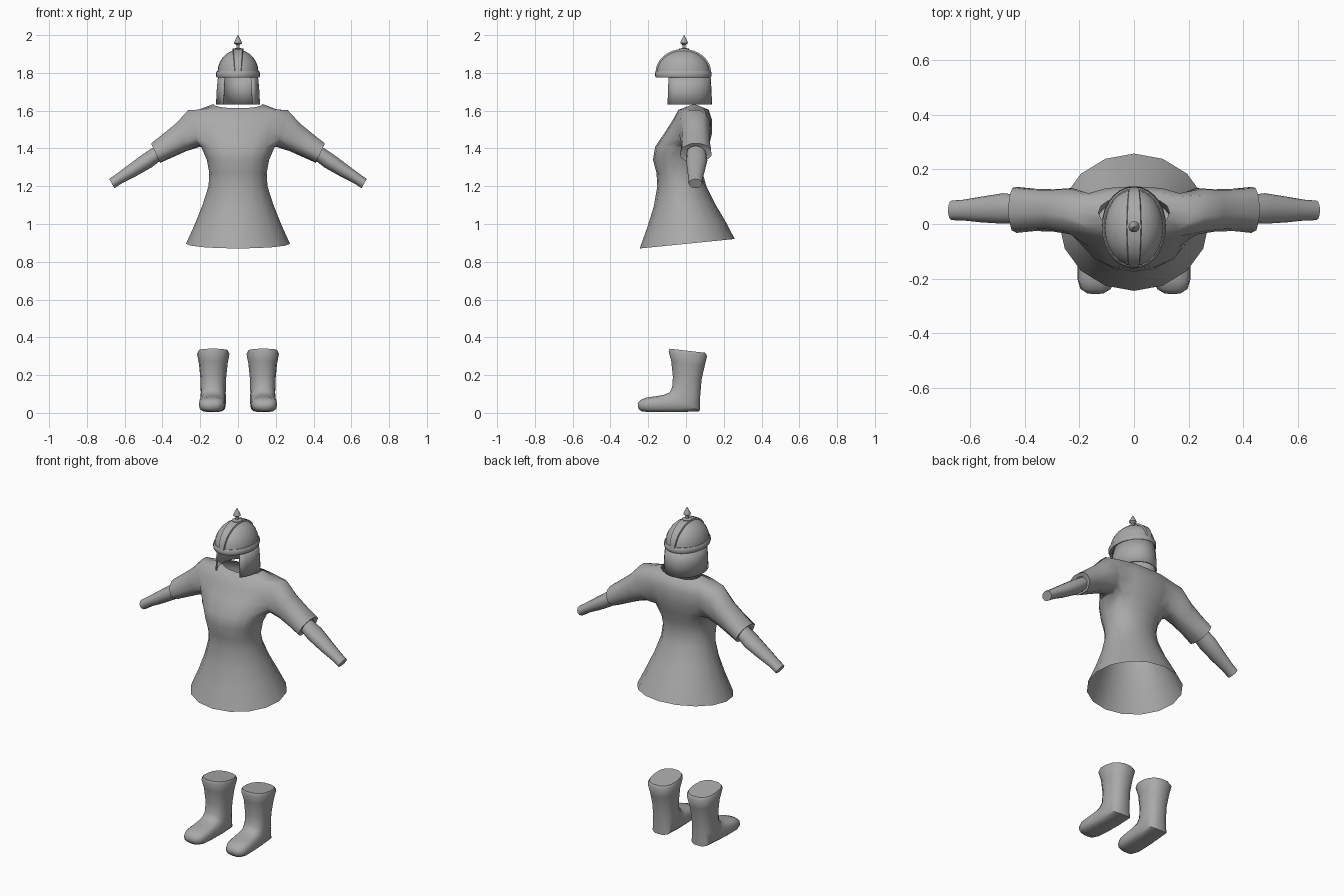
import bpy, bmesh, math
from mathutils import Vector

if "Cube" in bpy.data.objects:
    bpy.data.objects.remove(bpy.data.objects["Cube"])

grey = bpy.data.materials.new("plain grey")
grey.diffuse_color = (0.4, 0.4, 0.4, 1)
grey.use_nodes = True
grey.node_tree.nodes["Principled BSDF"].inputs["Base Color"].default_value = grey.diffuse_color


def finish(name, bm, angle=60):
    bmesh.ops.recalc_face_normals(bm, faces=bm.faces)
    me = bpy.data.meshes.new(name)
    bm.to_mesh(me)
    bm.free()
    me.materials.append(grey)
    ob = bpy.data.objects.new(name, me)
    bpy.context.collection.objects.link(ob)
    bpy.ops.object.select_all(action='DESELECT')
    bpy.context.view_layer.objects.active = ob
    ob.select_set(True)
    bpy.ops.object.shade_smooth_by_angle(angle=math.radians(angle))
    return ob


def spow(v, p):
    return math.copysign(abs(v) ** p, v)


def bridge(bm, a, b):
    n = len(a)
    return [bm.faces.new((a[i], a[(i + 1) % n], b[(i + 1) % n], b[i])) for i in range(n)]


def loft(bm, rings, caps=(True, True)):
    rows = [[bm.verts.new(p) for p in r] for r in rings]
    for a, b in zip(rows, rows[1:]):
        bridge(bm, a, b)
    for row, cap in zip((rows[0], rows[-1]), caps):
        if cap:
            bm.faces.new(row)
    return rows


def circle(n):
    return [2 * math.pi * i / n for i in range(n)]


def arm_point(s, cx, cy, cz, r, ry, phi, a):
    # point on a sleeve or forearm section leaning by phi degrees
    f = math.radians(phi)
    h = math.sin(a) * r
    return Vector((s * (cx + h * math.sin(f)), cy + math.cos(a) * ry, cz + h * math.cos(f)))


# --- tunic: skirt, chest and collar rings (z, half width, front y, back y, tilt, squareness)
N = 16
body = [(0.895, .275, -.245, .258, .1, 1), (1.0, .228, -.203, .21, .06, 1),
        (1.1, .188, -.17, .155, .03, 1), (1.2, .156, -.152, .108, 0, .95),
        (1.27, .152, -.156, .088, 0, .9), (1.34, .165, -.175, .1, 0, .9),
        (1.41, .195, -.163, .12, 0, .85), (1.48, .215, -.115, .138, 0, .8),
        (1.55, .22, -.07, .138, 0, .8), (1.605, .21, -.04, .12, 0, .8),
        (1.635, .13, -.015, .1, 0, .9)]
bm = bmesh.new()
rings = []
for k, (z, rx, yf, yb, tilt, p) in enumerate(body):
    ring = []
    for a in circle(N):
        cy, ry = (yf + yb) / 2, (yb - yf) / 2
        y = cy + ry * spow(math.sin(a), p)
        dip = .022 * abs(math.sin(a)) if k == len(body) - 1 else 0
        ring.append((rx * spow(math.cos(a), p), y, z + tilt * y - dip))
    rings.append(ring)
rows = loft(bm, rings, (False, False))

# --- sleeves: open the sides of the chest and extend the openings outward
sleeve = [(.235, .047, 1.505, .105, .088, 15), (.302, .05, 1.458, .08, .08, 20),
          (.37, .052, 1.415, .068, .08, 25), (.436, .052, 1.375, .058, .087, 25),
          (.43, .052, 1.378, .038, .05, 25)]
lo, hi = 6, 9
for s, c in ((1, 0), (-1, N // 2)):
    cols = [(c + j) % N for j in range(-2, 3)]
    loop = ([rows[lo][j] for j in cols] + [rows[k][cols[-1]] for k in range(lo + 1, hi)]
            + [rows[hi][j] for j in reversed(cols)]
            + [rows[k][cols[0]] for k in range(hi - 1, lo, -1)])
    hole = {rows[k][j] for k in range(lo, hi + 1) for j in cols}
    bmesh.ops.delete(bm, geom=[f for f in bm.faces if all(v in hole for v in f.verts)],
                     context='FACES_ONLY')
    angles = [math.atan2((v.co.z - 1.507) / .1, (v.co.y - .02) / .09) for v in loop]
    prev = loop
    for sec in sleeve:
        cur = [bm.verts.new(arm_point(s, *sec, a)) for a in angles]
        bridge(bm, prev, cur)
        prev = cur
bmesh.ops.delete(bm, geom=[v for v in bm.verts if not v.link_faces], context='VERTS')
bmesh.ops.delete(bm, geom=[e for e in bm.edges if not e.link_faces], context='EDGES')
finish("tunic", bm, 70)

# --- forearms
forearm = [(.41, .055, 1.385, .038, .05, 33), (.48, .057, 1.335, .042, .056, 33),
           (.56, .053, 1.283, .036, .047, 33), (.625, .051, 1.243, .029, .038, 33),
           (.668, .05, 1.214, .028, .036, 30)]
for s, side in ((1, "left"), (-1, "right")):
    bm = bmesh.new()
    loft(bm, [[arm_point(s, *sec, a) for a in circle(12)] for sec in forearm])
    finish(side + "_forearm", bm)

# --- boots: sections from (front y, z) to (back y, z), half width, squareness
boot = [(-.088, .34, .103, .318, .078, .8), (-.094, .325, .114, .3, .086, .8),
        (-.08, .275, .1, .245, .076, .85), (-.071, .19, .084, .175, .068, .85),
        (-.075, .135, .076, .08, .066, .8), (-.09, .108, .074, .008, .068, .65),
        (-.12, .096, -.02, .004, .068, .6), (-.165, .088, -.12, .003, .07, .65),
        (-.21, .082, -.195, .003, .068, .7), (-.24, .07, -.236, .008, .056, .8),
        (-.256, .05, -.252, .022, .03, .9)]
for s, side in ((1, "left"), (-1, "right")):
    bm = bmesh.new()
    rings = []
    for fy, fz, by, bz, w, p in boot:
        ring = []
        for a in circle(14):
            u, t = spow(math.cos(a), p), (1 + spow(math.sin(a), p)) / 2
            y, z = by + (fy - by) * t, bz + (fz - bz) * t
            ring.append((s * (.131 + w * u - .04 * min(y, 0)), y, z))
        rings.append(ring)
    loft(bm, rings)
    finish(side + "_boot", bm, 50)

# --- helmet dome
HY, HZ, HX, HL, HH = -.014, 1.8, .109, .142, .122
bm = bmesh.new()
rings = []
for i in range(7):
    t = math.radians(i * 14)
    rings.append([(HX * math.cos(t) * math.cos(a), HY + HL * math.cos(t) * math.sin(a),
                   HZ + HH * math.sin(t)) for a in circle(24)])
loft(bm, rings, (False, True))
finish("helmet_dome", bm)

# --- raised ridge running from front to back over the dome
bm = bmesh.new()
rings = []
for i in range(17):
    t = math.pi * i / 16
    w = .018 + .01 * math.sin(t)
    rings.append([(x, HY + HL * k * math.cos(t), HZ + HH * k * math.sin(t))
                  for x, k in ((-w, .94), (-w * .85, 1.04), (w * .85, 1.04), (w, .94))])
loft(bm, rings)
finish("helmet_ridge", bm, 40)

# --- rounded rim band around the dome
bm = bmesh.new()
section = [(-.012, 1.778), (.004, 1.776), (.008, 1.785), (.008, 1.8), (.002, 1.81), (-.012, 1.81)]
rows = loft(bm, [[((HX + d) * math.cos(a), HY + (HL + d) * math.sin(a), z)
                  for a in circle(28)] for d, z in section], (False, False))
bridge(bm, rows[-1], rows[0])
finish("helmet_rim", bm, 50)

# --- cheek and neck guard, open at the face
bm = bmesh.new()
grid = []
for z, rx, ry in ((1.632, .117, .138), (1.71, .113, .135), (1.785, .106, .13)):
    grid.append([bm.verts.new((rx * math.cos(a), ry * math.sin(a), z))
                 for a in (math.radians(-45 + 270 * i / 20) for i in range(21))])
for a, b in zip(grid, grid[1:]):
    for i in range(20):
        bm.faces.new((a[i], a[i + 1], b[i + 1], b[i]))
guard = finish("neck_guard", bm, 40)
solid = guard.modifiers.new("thickness", 'SOLIDIFY')
solid.thickness = .01

# --- finial spike on top
bm = bmesh.new()
spike = [(.028, 1.915), (.028, 1.928), (.008, 1.932), (.008, 1.947), (.021, 1.957),
         (.019, 1.965), (.009, 1.985), (.001, 2.0)]
loft(bm, [[(r * math.cos(a), -.01 + r * math.sin(a), z) for a in circle(10)] for r, z in spike])
finish("helmet_spike", bm, 40)
